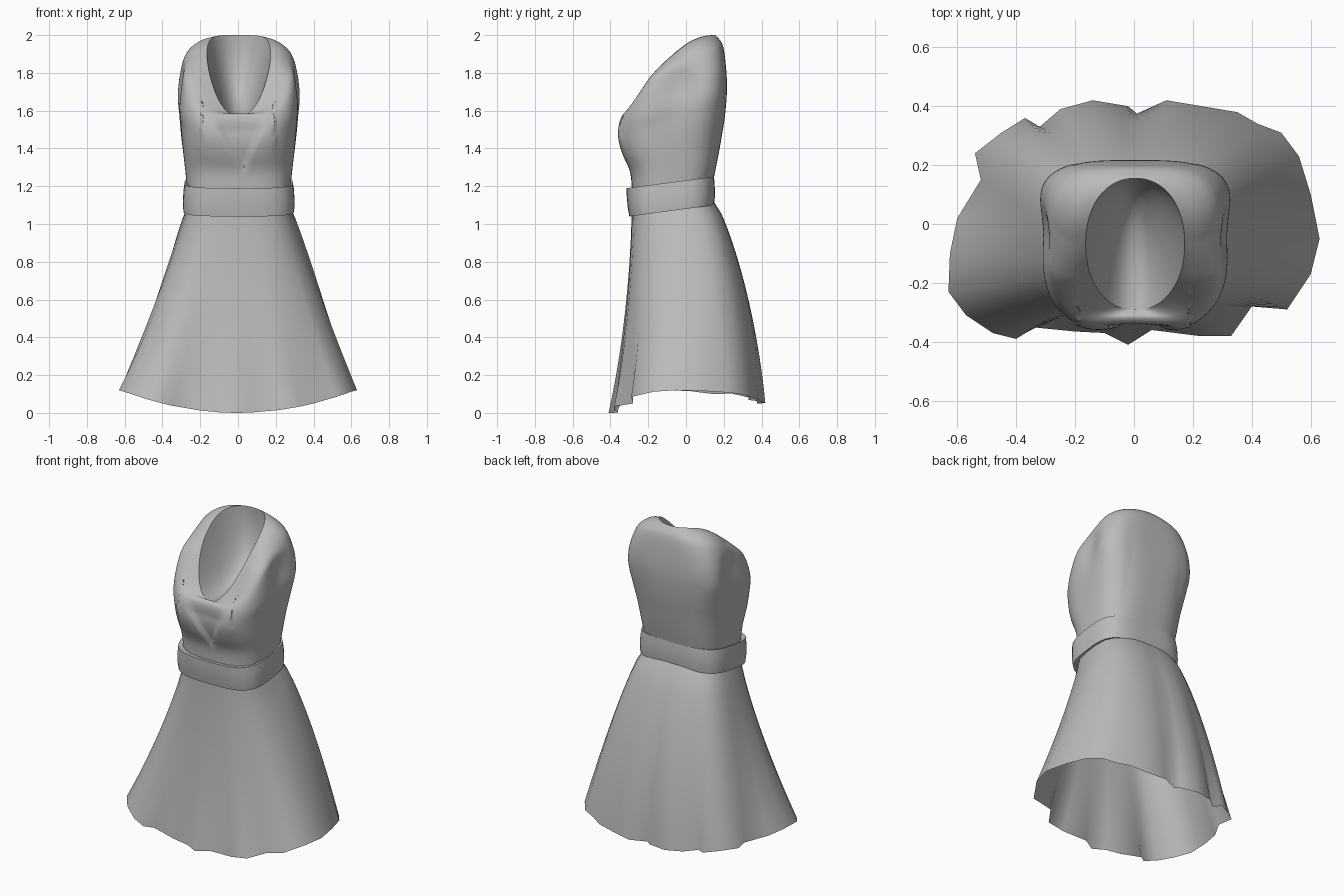
import bpy, bmesh, math
from mathutils import Vector

cube = bpy.data.objects.get("Cube")
if cube:
    bpy.data.objects.remove(cube, do_unlink=True)

fabric = bpy.data.materials.new("grey_fabric")
fabric.use_nodes = True
GREY = (0.5, 0.5, 0.5, 1)
fabric.diffuse_color = GREY
fabric.node_tree.nodes["Principled BSDF"].inputs["Base Color"].default_value = GREY
fabric.node_tree.nodes["Principled BSDF"].inputs["Roughness"].default_value = 0.8


def clamp(v):
    return max(0.0, min(1.0, v))


def gauss(d, r):
    return math.exp(-(d / r) ** 2)


def tilted_ring(row, angles):
    """Rounded-box ring: half width, front y, back y, front/side/back z, squareness."""
    w, yf, yb, zf, zs, zb, n = row
    pts = []
    for a in angles:
        c, s = math.cos(a), math.sin(a)
        r = (abs(c) ** n + abs(s) ** n) ** (-1 / n)
        u, v = r * c, r * s
        z = zs + (zb - zf) / 2 * v + ((zb + zf) / 2 - zs) * v * v
        pts.append(Vector((w * u + .004, (yf + yb) / 2 + (yb - yf) / 2 * v, z)))
    return pts


def loft(name, rings, closed=False, cap=False, angle=50):
    bm = bmesh.new()
    rows = [[bm.verts.new(p) for p in r] for r in rings]
    n = len(rows[0])
    pairs = list(zip(rows, rows[1:]))
    if closed:
        pairs.append((rows[-1], rows[0]))
    for a, b in pairs:
        for i in range(n):
            j = (i + 1) % n
            bm.faces.new((a[i], a[j], b[j], b[i]))
    if cap:
        bm.faces.new(rows[-1])
    bmesh.ops.recalc_face_normals(bm, faces=bm.faces)
    me = bpy.data.meshes.new(name)
    bm.to_mesh(me)
    bm.free()
    me.materials.append(fabric)
    ob = bpy.data.objects.new(name, me)
    bpy.context.collection.objects.link(ob)
    bpy.ops.object.select_all(action='DESELECT')
    ob.select_set(True)
    bpy.context.view_layer.objects.active = ob
    bpy.ops.object.shade_smooth_by_angle(angle=math.radians(angle))


def smooth_rows(rows, steps):
    """Catmull-Rom interpolation between rows of numbers."""
    out = []
    for i in range(len(rows) - 1):
        p0, p1, p2 = rows[max(i - 1, 0)], rows[i], rows[i + 1]
        p3 = rows[min(i + 2, len(rows) - 1)]
        for k in range(steps):
            t = k / steps
            out.append([0.5 * (2 * b + (c - a) * t + (2 * a - 5 * b + 4 * c - d) * t * t
                               + (3 * b - a - 3 * c + d) * t ** 3)
                        for a, b, c, d in zip(p0, p1, p2, p3)])
    return out + [list(rows[-1])]


def lerp_table(table, x):
    for (x0, y0), (x1, y1) in zip(table, table[1:]):
        if x <= x1:
            return y0 + (y1 - y0) * clamp((x - x0) / (x1 - x0))
    return table[-1][1]


# Bodice: rings tilt from the level waist to the sloping neckline
BODICE = [
    (.272, -.285, .14, 1.15, 1.18, 1.21, 3.0),
    (.285, -.295, .165, 1.27, 1.30, 1.33, 3.0),
    (.30, -.335, .187, 1.37, 1.42, 1.45, 3.0),
    (.314, -.352, .207, 1.45, 1.54, 1.58, 3.2),
    (.328, -.347, .217, 1.53, 1.65, 1.72, 3.6),
    (.316, -.334, .21, 1.57, 1.79, 1.85, 3.8),
    (.29, -.318, .195, 1.585, 1.885, 1.945, 3.5),
    (.23, -.304, .17, 1.582, 1.92, 1.985, 3.0),
    (.168, -.29, .155, 1.57, 1.915, 2.0, 2.15),
]
LAPEL = [(1.27, 0), (1.4, .06), (1.5, .115), (1.65, .155), (1.9, .175)]
angles = [2 * math.pi * i / 128 for i in range(128)]


def drape(p):
    """Bust fullness, crossed-front recess, sloping shoulders and armhole hollows."""
    x, y, z = p
    if y < -.08:
        for side in (-1, 1):
            p.y -= .013 * gauss(x - side * .16, .09) * gauss(z - 1.48, .12)
        centre = .03 * clamp((1.7 - z) / .4)
        inside = clamp((lerp_table(LAPEL, z) - abs(x - centre)) / .018)
        p.y += .018 * inside * clamp((1.57 - z) / .08)
    p.z -= .045 * (x / .27) ** 2 * clamp((z - 1.78) / .15)
    if abs(x) > .2:
        p.x *= 1 + .09 * max(-1, min(1, (y + .05) / .25)) * gauss(z - 1.62, .2)
        p.x -= math.copysign(.032 * gauss(y + .02, .1) * gauss(z - 1.74, .14), x)
    return p


bodice_rings = [[drape(p) for p in tilted_ring(r, angles)] for r in smooth_rows(BODICE, 6)]
loft("bodice", bodice_rings)

# Neckline lining: smooth hollow running inward from the neck edge
neck = bodice_rings[-1]
middle = Vector((0, -.07, 1.785))
inward = Vector((0, .69, -.72))
lining = []
for k in (0, .06, .14, .25, .4, .6, .8, .95):
    ring = []
    for p in neck:
        flat = Vector((p.x, p.y, middle.z + .96 * (p.y - middle.y)))
        ring.append(flat.lerp(middle, k) + (p - flat) * (1 - k) ** 2
                    + inward * .19 * (1 - (1 - k) ** 2))
    lining.append(ring)
loft("neck_lining", lining, cap=True, angle=80)

# Waistband: closed band with a rounded outer face
BAND = [
    (.265, -.28, .13, 1.185, 1.215, 1.245, 3.4),
    (.286, -.315, .148, 1.19, 1.22, 1.25, 3.4),
    (.292, -.314, .152, 1.15, 1.18, 1.21, 3.4),
    (.296, -.309, .153, 1.09, 1.115, 1.145, 3.4),
    (.293, -.30, .148, 1.04, 1.07, 1.10, 3.4),
    (.265, -.28, .13, 1.045, 1.075, 1.105, 3.4),
]
loft("waistband", [tilted_ring(r, angles[::2]) for r in BAND], closed=True)

# Skirt: flares from the waist, soft at the top, to a folded hem outline
HEM = [(.63, -.05), (.60, -.17), (.52, -.29), (.40, -.28), (.33, -.38), (.22, -.38),
       (.06, -.36), (-.02, -.41), (-.10, -.37), (-.20, -.365), (-.35, -.35), (-.40, -.39),
       (-.48, -.37), (-.57, -.31), (-.63, -.23), (-.625, -.10), (-.60, .02), (-.52, .15),
       (-.54, .24), (-.45, .31), (-.37, .36), (-.32, .33), (-.25, .39), (-.14, .42),
       (-.02, .40), (.01, .375), (.11, .42), (.23, .40), (.35, .38), (.42, .34),
       (.50, .31), (.56, .23), (.60, .10)]
hem = [Vector(p) for p in HEM]
count = len(hem)
soft = [(hem[i - 1] + hem[i] * 2 + hem[(i + 1) % count]) / 4 for i in range(count)]
hem_angles = [math.atan2(p.y / .4, p.x / .63) for p in soft]
waist = tilted_ring((.272, -.288, .14, 1.07, 1.09, 1.13, 3.0), hem_angles)
skirt = []
for k in range(15):
    t = k / 14
    bulge = (t ** .55 + 1 - (1 - t) ** 2) / 2
    ring = []
    for edge, smooth, a, top in zip(hem, soft, hem_angles, waist):
        s = math.sin(a)
        # back fills out early, front hangs straight
        f = t + (bulge - t) * s if s > 0 else t ** (1 - .6 * s)
        fx = t ** (1 - .4 * s)
        out = smooth.lerp(edge, t * t)
        low = 0 if s < 0 else .05
        hz = low + (.12 - low) * min(1, abs(edge.x) / .62) ** 2
        ring.append(Vector((top.x + (out.x - top.x) * fx, top.y + (out.y - top.y) * f,
                            top.z + (hz - top.z) * t)))
    skirt.append(ring)
loft("skirt", skirt, angle=75)
